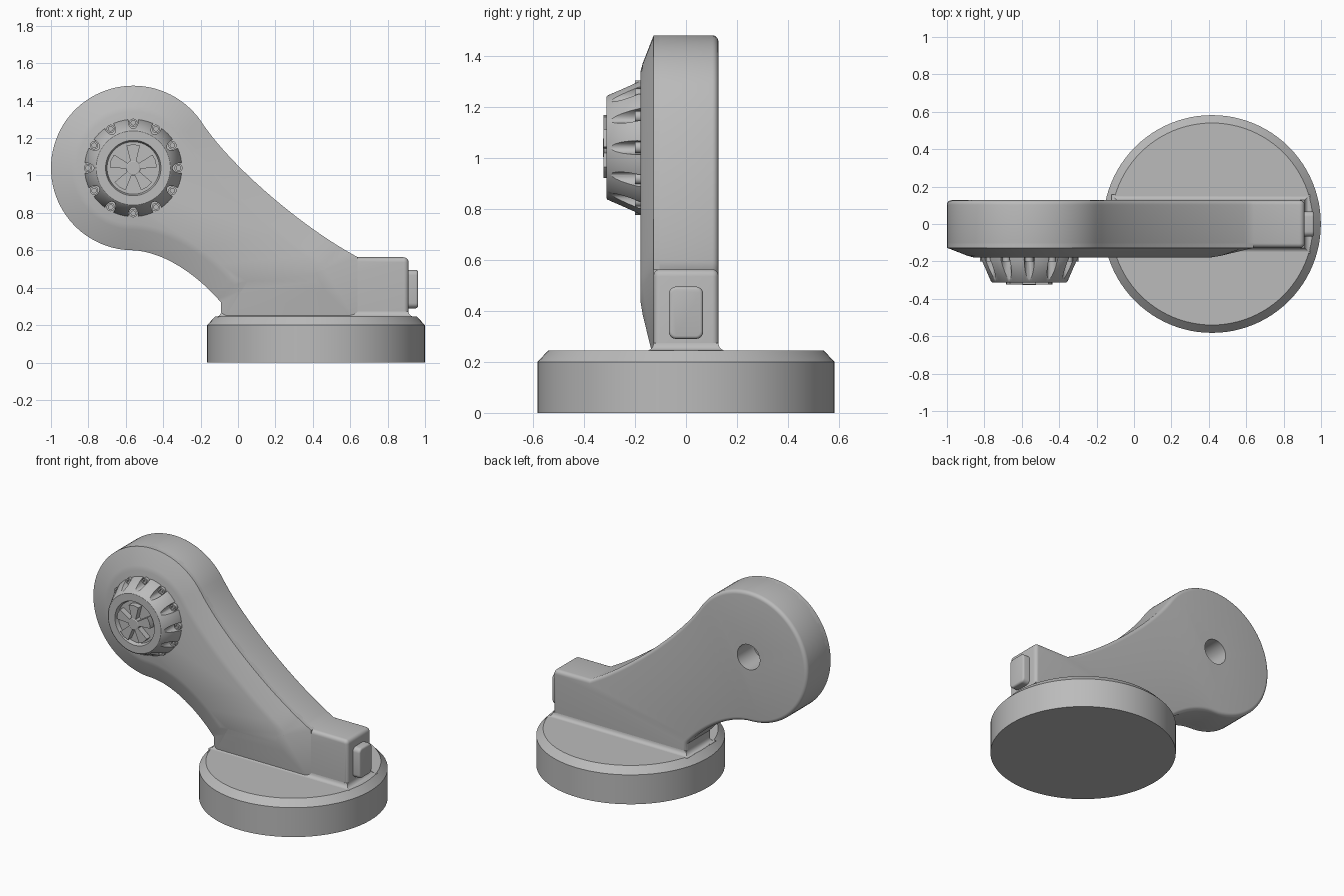
import bpy, bmesh, math
from mathutils import Matrix, Vector
from mathutils.geometry import interpolate_bezier

cube = bpy.data.objects.get("Cube")
if cube:
    bpy.data.objects.remove(cube, do_unlink=True)

grey = bpy.data.materials.new("plain grey")
grey.use_nodes = True
COLOR = (0.5, 0.5, 0.5, 1)
grey.diffuse_color = COLOR
grey.node_tree.nodes["Principled BSDF"].inputs["Base Color"].default_value = COLOR

HEAD = Vector((-0.56, 0, 1.04))   # centre of the round head


def smooth(ob):
    bpy.ops.object.select_all(action='DESELECT')
    ob.select_set(True)
    bpy.context.view_layer.objects.active = ob
    bpy.ops.object.shade_smooth_by_angle(angle=math.radians(32))


def finish(name, bm):
    bmesh.ops.recalc_face_normals(bm, faces=bm.faces)
    mesh = bpy.data.meshes.new(name)
    bm.to_mesh(mesh)
    bm.free()
    mesh.materials.append(grey)
    ob = bpy.data.objects.new(name, mesh)
    bpy.context.collection.objects.link(ob)
    smooth(ob)
    return ob


def loft(bm, loops):
    """Bridge loops of points that have equal counts and cap both ends."""
    rings = [[bm.verts.new(p) for p in loop] for loop in loops]
    for lo, hi in zip(rings, rings[1:]):
        for i in range(len(lo)):
            bm.faces.new((lo[i - 1], lo[i], hi[i], hi[i - 1]))
    bm.faces.new(rings[0])
    bm.faces.new(rings[-1])


def lathe(bm, profile, matrix, n=64):
    """Revolve (radius, height) points around local z."""
    turns = [2 * math.pi * i / n for i in range(n)]
    loft(bm, [[matrix @ Vector((r * math.cos(a), r * math.sin(a), h)) for a in turns]
              for r, h in profile])


def offset(outline, d):
    """Move a counter-clockwise (x, z) outline inward by d with mitred corners."""
    pts = [Vector(p) for p in outline]
    result = []
    for i, p in enumerate(pts):
        a = (p - pts[i - 1]).normalized()
        b = (pts[(i + 1) % len(pts)] - p).normalized()
        n1, n2 = Vector((-a.y, a.x)), Vector((-b.y, b.x))
        result.append(p + (n1 + n2) * (d / (1 + n1.dot(n2))))
    return result


def cut(ob, cutter):
    mod = ob.modifiers.new("cut", 'BOOLEAN')
    mod.operation = 'DIFFERENCE'
    mod.solver = 'EXACT'
    mod.object = cutter
    cutter.hide_render = True
    bpy.context.view_layer.objects.active = ob
    bpy.ops.object.modifier_apply(modifier=mod.name)
    bpy.data.objects.remove(cutter, do_unlink=True)
    smooth(ob)


def bezier(*pts, n=20):
    p = [Vector((x, z, 0)) for x, z in pts]
    return [(v.x, v.y) for v in interpolate_bezier(p[0], p[1], p[2], p[3], n)]


# Round base with a chamfered rim
bm = bmesh.new()
lathe(bm, [(0.582, 0), (0.582, 0.2), (0.54, 0.245)],
      Matrix.Translation((0.417, 0, 0)), 96)
finish("base", bm)

# Outline shared by the arm parts: head arc, lower curve, foot, upper curve
arc = [(HEAD.x + 0.44 * math.cos(a), HEAD.z + 0.44 * math.sin(a))
       for a in (math.radians(35 + 235 * i / 60) for i in range(61))]
lower = bezier((-0.56, 0.6), (-0.38, 0.59), (-0.2, 0.45), (-0.09, 0.32))
upper = bezier((0.64, 0.563), (0.33, 0.73), (-0.05, 1.06), arc[0])[:-1]
curve = arc + lower[1:]

# Arm slab with the end block, edges rounded front and back
corner = bezier((0.912, 0.535), (0.912, 0.551), (0.9, 0.563), (0.884, 0.563), n=6)
slab = curve + [(-0.09, 0.2), (0.912, 0.2)] + corner + upper
R = 0.024
steps = [math.pi / 2 * i / 5 for i in range(6)]
rim = [(R * (1 - math.sin(a)), 0.127 - R * (1 - math.cos(a))) for a in steps]
sections = [(d, -y) for d, y in rim] + [(d, y) for d, y in reversed(rim)]
bm = bmesh.new()
loft(bm, [[(p.x, y, p.y) for p in offset(slab, d)] for d, y in sections])
arm = finish("arm", bm)

# Blind hole in the back of the head
bm = bmesh.new()
lathe(bm, [(0.085, 0), (0.085, 0.25)], Matrix.Translation(HEAD + Vector((0, 0.2, 0)))
      @ Matrix.Rotation(math.pi / 2, 4, 'X'), 48)
cut(arm, finish("hole_cutter", bm))

# Raised front of the arm, sloping in from the edge and longer toward the foot and block
front_outline = curve + [(-0.09, 0.21), (0.64, 0.21)] + upper
bm = bmesh.new()
loops = []
for d, y in ((0, -0.09), (0, -0.127), (0.11, -0.17), (0.14, -0.178)):
    loops.append([(min(p.x, 0.64 - 1.6 * d), y, max(p.y, 0.21 + 1.6 * d))
                  for p in offset(front_outline, d)])
loft(bm, loops)
finish("arm_front", bm)

# Fillet where the arm meets the base
bm = bmesh.new()
loops = []
for a in steps:
    out, z = 0.03 * (1 - math.sin(a)), 0.244 + 0.03 * (1 - math.cos(a))
    x0, x1, y = -0.09 - out, 0.912 + out, 0.127 + out
    loops.append([(x0, -y, z), (x1, -y, z), (x1, y, z), (x0, y, z)])
loft(bm, loops)
finish("foot_fillet", bm)

# Rounded button on the end of the block
lo, hi = Vector((0.88, -0.067, 0.29)), Vector((0.963, 0.067, 0.495))
bm = bmesh.new()
bmesh.ops.create_cube(bm, size=1, matrix=Matrix.Translation((lo + hi) / 2)
                      @ Matrix.Diagonal((*(hi - lo), 1)))
along = [e for e in bm.edges if abs(e.verts[0].co.x - e.verts[1].co.x) > 0.001]
bmesh.ops.bevel(bm, geom=along, offset=0.028, segments=5, affect='EDGES', profile=0.5)
outer = [e for e in bm.edges if all(v.co.x > hi.x - 0.001 for v in e.verts)]
bmesh.ops.bevel(bm, geom=outer, offset=0.012, segments=3, affect='EDGES', profile=0.5)
finish("button", bm)

# Knob: tapered body with a recessed face, axis pointing forward
front = Matrix.Translation(HEAD + Vector((0, -0.17, 0))) @ Matrix.Rotation(math.pi / 2, 4, 'X')
bm = bmesh.new()
lathe(bm, [(0.26, 0), (0.26, 0.015), (0.204, 0.138), (0.198, 0.142),
           (0.148, 0.142), (0.14, 0.115)], front, 96)
knob = finish("knob", bm)

# Twelve grip grooves around the knob
bm = bmesh.new()
for i in range(12):
    lathe(bm, [(1, -0.1), (1, 0.2)], front @ Matrix.Rotation(math.pi * i / 6, 4, 'Z')
          @ Matrix.Translation((0.256, 0, 0)) @ Matrix.Diagonal((0.046, 0.027, 1, 1)), 20)
cut(knob, finish("groove_cutter", bm))

# Small hollow pin in each groove
bm = bmesh.new()
for i in range(12):
    lathe(bm, [(0.022, 0), (0.022, 0.03), (0.012, 0.03), (0.012, 0.018)],
          front @ Matrix.Rotation(math.pi * i / 6, 4, 'Z')
          @ Matrix.Translation((0.242, 0, 0)), 20)
finish("knob_pins", bm)

# Hub and five flared spokes on the knob face
bm = bmesh.new()
lathe(bm, [(0.04, 0.11), (0.04, 0.152), (0.034, 0.156)], front, 32)
finish("knob_hub", bm)
bm = bmesh.new()
spoke = [(-0.014, 0.03), (0.014, 0.03), (0.036, 0.12), (0, 0.127), (-0.036, 0.12)]
for i in range(5):
    turn = Matrix.Translation(HEAD) @ Matrix.Rotation(2 * math.pi * i / 5, 4, 'Y')
    loft(bm, [[turn @ Vector((x, y, z)) for x, z in spoke] for y in (-0.28, -0.324)])
finish("knob_spokes", bm)
